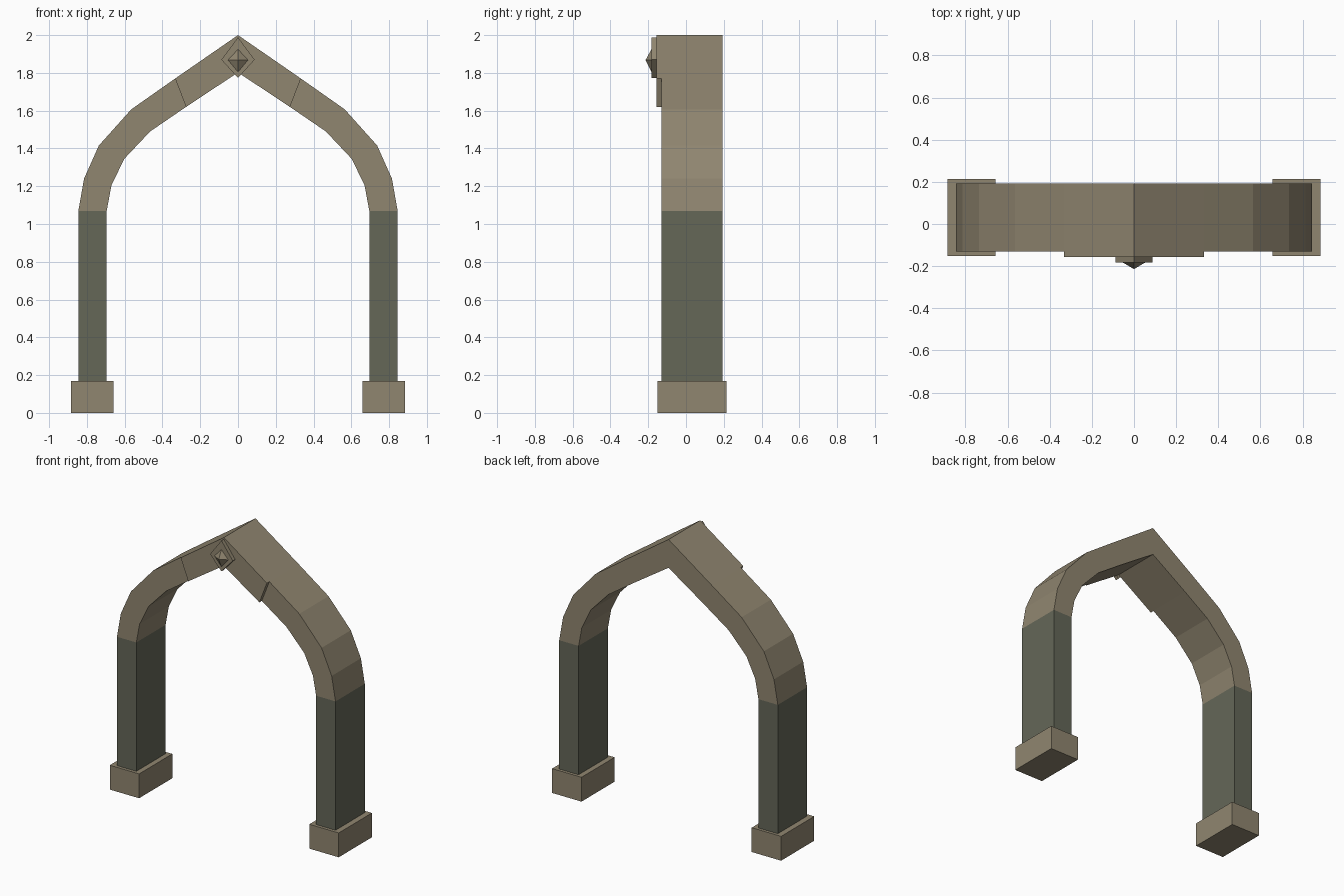
import bpy
import bmesh
from mathutils import Vector

cube = bpy.data.objects.get("Cube")
if cube:
    bpy.data.objects.remove(cube, do_unlink=True)


def make_material(name, color):
    mat = bpy.data.materials.new(name)
    mat.use_nodes = True
    mat.diffuse_color = (*color, 1)
    mat.node_tree.nodes["Principled BSDF"].inputs["Base Color"].default_value = (*color, 1)
    return mat


sandstone = make_material("sandstone", (0.28, 0.238, 0.162))
dark_stone = make_material("dark green stone", (0.128, 0.135, 0.097))


def finish(name, bm, mat):
    bmesh.ops.recalc_face_normals(bm, faces=bm.faces)
    mesh = bpy.data.meshes.new(name)
    bm.to_mesh(mesh)
    bm.free()
    mesh.materials.append(mat)
    obj = bpy.data.objects.new(name, mesh)
    bpy.context.collection.objects.link(obj)
    return obj


def prism(name, outline, front, back, mat):
    """Extrude an x-z outline from front to back along y."""
    bm = bmesh.new()
    face = bm.faces.new([bm.verts.new((x, front, z)) for x, z in outline])
    ext = bmesh.ops.extrude_face_region(bm, geom=[face])["geom"]
    verts = [g for g in ext if isinstance(g, bmesh.types.BMVert)]
    bmesh.ops.translate(bm, verts=verts, vec=Vector((0, back - front, 0)))
    return finish(name, bm, mat)


def box_outline(x0, x1, z0, z1):
    return [(x0, z0), (x1, z0), (x1, z1), (x0, z1)]


def band(outer, inner):
    """Closed symmetric outline; both edges run from the side up to the apex."""
    def span(edge):
        return edge + [(-x, z) for x, z in reversed(edge[:-1])]
    return span(outer) + span(inner)[::-1]


FRONT, BACK = -0.13, 0.193
APEX_OUT, APEX_IN = (0, 2.0), (0, 1.802)
KEY_OUT, KEY_IN = (0.333, 1.77), (0.275, 1.62)

# Pointed arch
outer = [(0.845, 1.07), (0.815, 1.24), (0.737, 1.415), (0.565, 1.607), KEY_OUT, APEX_OUT]
inner = [(0.695, 1.07), (0.67, 1.205), (0.602, 1.345), (0.465, 1.49), KEY_IN, APEX_IN]
prism("pointed_arch", band(outer, inner), FRONT, BACK, sandstone)

# Raised band at the peak, on the front only
prism("peak_band", band([KEY_OUT, APEX_OUT], [KEY_IN, APEX_IN]), -0.157, FRONT, sandstone)

# Columns and plinths
for side, s in (("left", 1), ("right", -1)):
    prism(side + "_column", box_outline(s * 0.695, s * 0.845, 0.17, 1.07), FRONT, BACK, dark_stone)
    prism(side + "_plinth", box_outline(s * 0.658, s * 0.885, 0, 0.17), -0.152, 0.214, sandstone)


def diamond(half_width, low, mid, high):
    return [(0, low), (half_width, mid), (0, high), (-half_width, mid)]


# Diamond plate with a pointed stud
prism("diamond_plate", diamond(0.088, 1.773, 1.87, 1.988), -0.183, -0.157, sandstone)

bm = bmesh.new()
base = [bm.verts.new((x, -0.183, z)) for x, z in diamond(0.053, 1.805, 1.868, 1.925)]
tip = bm.verts.new((0, -0.214, 1.868))
bm.faces.new(base)
for i in range(4):
    bm.faces.new((base[i], base[(i + 1) % 4], tip))
finish("pointed_stud", bm, sandstone)
